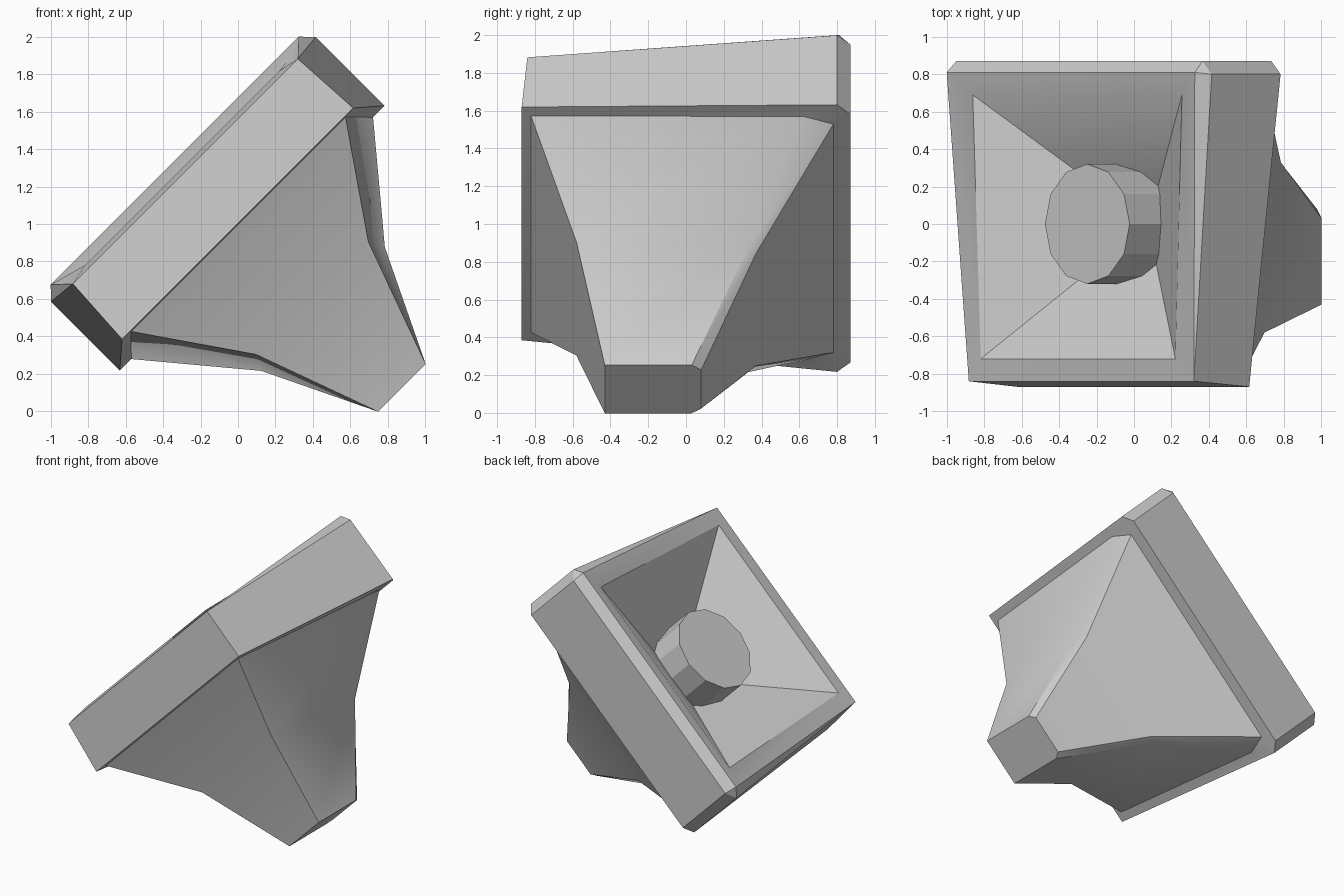
import bpy, bmesh, math
from mathutils import Matrix

if "Cube" in bpy.data.objects:
    bpy.data.objects.remove(bpy.data.objects["Cube"], do_unlink=True)

# Everything is built along +z, then leaned back onto its throat
LEAN = Matrix.Translation((0.5, 0, 0.5)) @ Matrix.Rotation(math.radians(-45), 4, 'Y')

grey = bpy.data.materials.new("light_grey")
grey.use_nodes = True
grey.diffuse_color = (0.6, 0.6, 0.6, 1)
grey.node_tree.nodes["Principled BSDF"].inputs["Base Color"].default_value = (0.6, 0.6, 0.6, 1)


def finish(name, bm):
    bmesh.ops.remove_doubles(bm, verts=bm.verts, dist=0.0005)
    bmesh.ops.recalc_face_normals(bm, faces=bm.faces)
    bm.transform(LEAN)
    mesh = bpy.data.meshes.new(name)
    bm.to_mesh(mesh)
    bm.free()
    mesh.materials.append(grey)
    obj = bpy.data.objects.new(name, mesh)
    bpy.context.collection.objects.link(obj)
    bpy.ops.object.select_all(action='DESELECT')
    obj.select_set(True)
    bpy.context.view_layer.objects.active = obj
    bpy.ops.object.shade_smooth_by_angle(angle=math.radians(29))
    return obj


def ring(front_z, back_z, front_y, side_y, back_y, front_half, side_half, back_half):
    """Trapezoid section with two cut corners at the back."""
    return [(-front_half, front_y, front_z), (front_half, front_y, front_z),
            (side_half, side_y, back_z), (back_half, back_y, back_z),
            (-back_half, back_y, back_z), (-side_half, side_y, back_z)]


def loft(name, rings, cap_start=False, apex=None):
    bm = bmesh.new()
    loops = [[bm.verts.new(p) for p in r] for r in rings]
    for a, b in zip(loops, loops[1:]):
        for i in range(len(a)):
            j = (i + 1) % len(a)
            bm.faces.new((a[i], a[j], b[j], b[i]))
    if cap_start:
        bm.faces.new(loops[0])
    if apex:
        tip = bm.verts.new(apex)
        last = loops[-1]
        for i in range(len(last)):
            bm.faces.new((last[i], last[(i + 1) % len(last)], tip))
    return finish(name, bm)


# Flared horn from the small throat to the rim
throat = ring(-0.53, -0.53, -0.43, 0.03, 0.08, 0.18, 0.18, 0.145)
waist = ring(0.147, 0.065, -0.58, 0.33, 0.37, 0.425, 0.467, 0.42)
mouth = ring(0.705, 0.60, -0.82, 0.62, 0.78, 0.81, 0.913, 0.855)
loft("horn_body", [throat, waist, mouth], cap_start=True)

# Thick rim, its raised ridge, and the pyramid-shaped hollow
rim_bottom = ring(0.71, 0.60, -0.87, 0.80, 0.87, 0.873, 1.0, 0.93)
rim_top = ring(1.105, 1.12, -0.84, 0.80, 0.87, 0.85, 1.0, 0.93)
ridge = ring(1.105, 1.185, -0.84, 0.81, 0.81, 0.85, 0.937, 0.937)
opening = ring(1.13, 1.135, -0.72, 0.69, 0.69, 0.735, 0.79, 0.79)
loft("rim_and_hollow", [mouth, rim_bottom, rim_top, ridge, opening], apex=(0, 0, 0.60))

# Twelve-sided plug in the middle of the hollow
bm = bmesh.new()
bmesh.ops.create_cone(bm, cap_ends=True, segments=12, radius1=0.32, radius2=0.32,
                      depth=0.40, matrix=Matrix.Translation((0, 0, 0.86)))
plug = finish("center_plug", bm)
